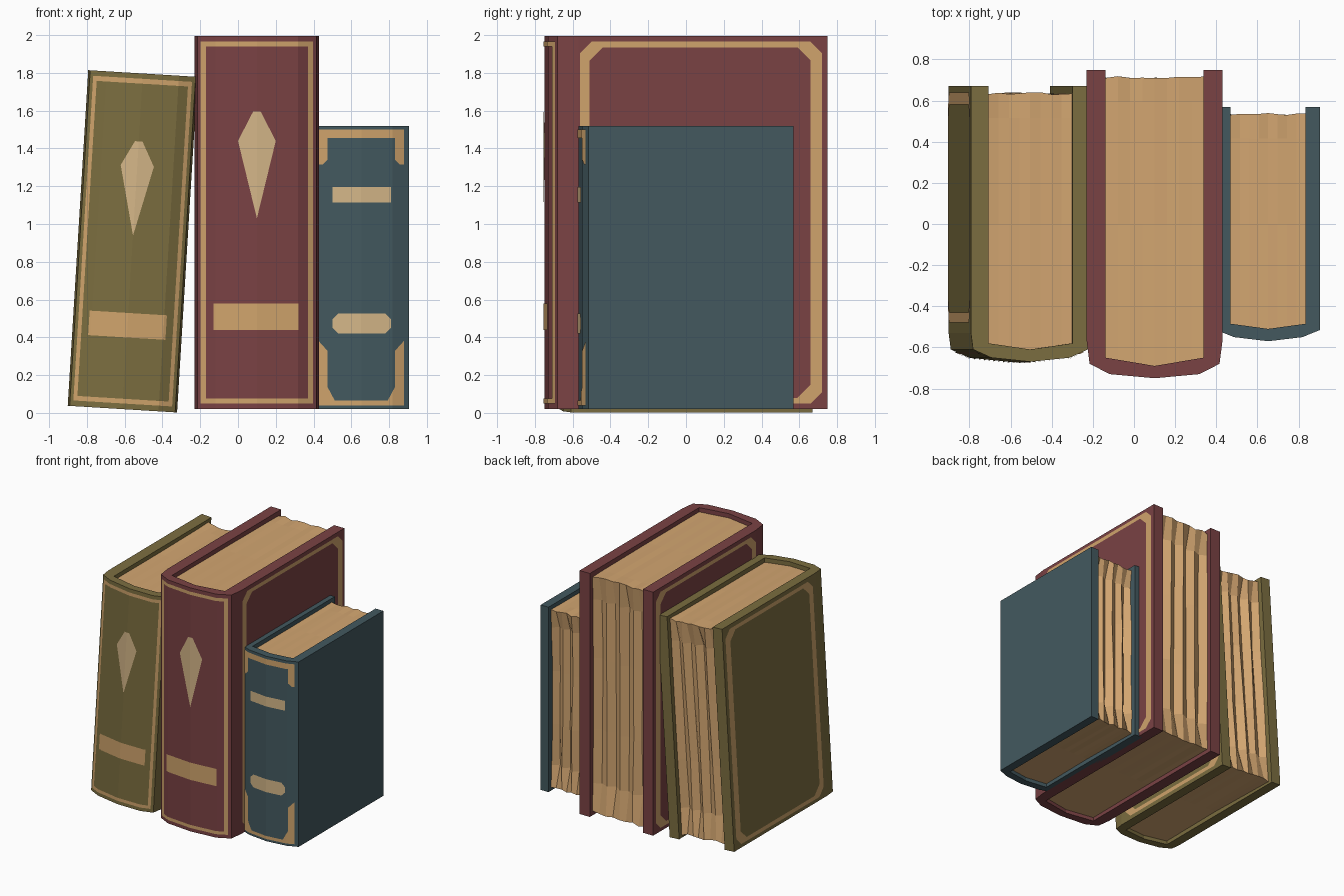
import bpy, bmesh, math, random
from mathutils import Matrix, Vector

if "Cube" in bpy.data.objects:
    bpy.data.objects.remove(bpy.data.objects["Cube"])

random.seed(4)


def material(name, rgb):
    m = bpy.data.materials.new(name)
    lin = [((c / 255 + 0.055) / 1.055) ** 2.4 for c in rgb]
    m.diffuse_color = (*lin, 1)
    m.use_nodes = True
    m.node_tree.nodes["Principled BSDF"].inputs["Base Color"].default_value = m.diffuse_color
    return m


RED = material("dark red cloth", (122, 66, 68))
OLIVE = material("olive cloth", (124, 110, 64))
BLUE = material("slate blue cloth", (67, 89, 95))
GOLD = material("gold trim", (208, 164, 108))
PALE = material("pale gold", (212, 182, 136))
PAPER = material("aged paper", (211, 166, 113))


def finish(bm, name, mat, matrix):
    me = bpy.data.meshes.new(name)
    bm.to_mesh(me)
    bm.free()
    me.materials.append(mat)
    ob = bpy.data.objects.new(name, me)
    ob.matrix_world = matrix
    bpy.context.collection.objects.link(ob)


def interp(profile, x):
    for (xa, ya), (xb, yb) in zip(profile, profile[1:]):
        if x <= xb:
            return ya + (yb - ya) * (max(x, xa) - xa) / (xb - xa)
    return profile[-1][1]


def mirrored(half):
    """Half profile from centre outwards -> full profile left to right."""
    return [(-x, y) for x, y in reversed(half[1:])] + half


def rect(x0, z0, x1, z1):
    return [(x0, z0), (x1, z0), (x1, z1), (x0, z1)]


def octagon(u0, v0, u1, v1, c):
    return [(u0 + c, v0), (u1 - c, v0), (u1, v0 + c), (u1, v1 - c),
            (u1 - c, v1), (u0 + c, v1), (u0, v1 - c), (u0, v0 + c)]


def ring(outer, inner):
    n = len(outer)
    return [[outer[i], outer[(i + 1) % n], inner[(i + 1) % n], inner[i]] for i in range(n)]


class Book:
    def __init__(self, name, mat, w, d, h, t, s, hinge, loc, tilt=0):
        self.name, self.w, self.d, self.h = name, w, d, h
        self.matrix = Matrix.Translation(loc) @ Matrix.Rotation(math.radians(tilt), 4, 'Y')
        hw, f, b = w / 2, -d / 2, d / 2
        # rounded spine, outside and inside
        self.spine = mirrored([(0, f), (hw * 0.66, f + 0.02), (hw - hinge * 0.13, f + s)])
        inner = mirrored([(0, f + 0.06), (hw - t, f + s + 0.03)])
        shoulder = f + s + hinge
        outline = ([(-hw, b), (-hw, shoulder)] if hinge else [(-hw, b)]) + self.spine
        outline += ([(hw, shoulder), (hw, b)] if hinge else [(hw, b)])
        outline += [(hw - t, b)] + inner[::-1] + [(-hw + t, b)]
        bm = bmesh.new()
        face = bm.faces.new([bm.verts.new((x, y, 0)) for x, y in outline])
        top = bmesh.ops.extrude_face_region(bm, geom=[face])
        for v in top["geom"]:
            if isinstance(v, bmesh.types.BMVert):
                v.co.z = h
        bmesh.ops.recalc_face_normals(bm, faces=bm.faces)
        finish(bm, name + "_cover", mat, self.matrix)
        self.pages(hw - t, inner, b - 0.035)

    def pages(self, half, inner, back):
        # page block: creased sheet over bottom, fore edge and top
        bm = bmesh.new()
        cols, lo, hi = 8, 0.03, self.h - 0.035
        strips = []
        for i in range(cols + 1):
            x = -half + 2 * half * i / cols
            fy = interp(inner, x)
            groove = 0.0 if i in (0, cols) else (0.035 if i % 2 else 0.0)
            lift = random.uniform(-0.008, 0.01)
            by = back + random.uniform(-0.006, 0.006)
            pts = [(fy, lo), (0, lo + 0.005), (by, lo - lift)]
            for k in (0.12, 0.35, 0.65, 0.9):
                pts.append((back - groove - random.uniform(0, 0.02), lo + (hi - lo) * k))
            pts += [(by, hi + lift), (back - 0.12, hi + lift * 0.5), (0, hi - 0.003 * (i % 2)), (fy, hi)]
            strips.append([bm.verts.new((x, y, z)) for y, z in pts])
        for a, b in zip(strips, strips[1:]):
            for j in range(len(a) - 1):
                bm.faces.new((a[j], b[j], b[j + 1], a[j + 1]))
        # sides and front close the block
        bm.faces.new(strips[0])
        bm.faces.new(strips[-1])
        for a, b in zip(strips, strips[1:]):
            bm.faces.new((a[0], a[-1], b[-1], b[0]))
        bmesh.ops.recalc_face_normals(bm, faces=bm.faces)
        finish(bm, self.name + "_pages", PAPER, self.matrix)

    def spine_plate(self, part, polys, mat):
        # flat shapes cut at the spine creases and laid on the spine
        bm = bmesh.new()
        for p in polys:
            bm.faces.new([bm.verts.new((x, 0, z)) for x, z in p])
        for x, _ in self.spine:
            bmesh.ops.bisect_plane(bm, geom=bm.verts[:] + bm.edges[:] + bm.faces[:],
                                   plane_co=(x, 0, 0), plane_no=(1, 0, 0))
        for v in bm.verts:
            v.co.y = interp(self.spine, v.co.x) - 0.005
        self.orient(bm, Vector((0, -1, 0)))
        finish(bm, self.name + "_" + part, mat, self.matrix)

    def side_frames(self):
        f, b, h = -self.d / 2, self.d / 2, self.h
        polys = ring(octagon(f + 0.19, 0.03, b - 0.03, h - 0.03, 0.06),
                     octagon(f + 0.24, 0.06, b - 0.09, h - 0.06, 0.07))
        for side, label in ((-1, "left"), (1, "right")):
            bm = bmesh.new()
            for p in polys:
                bm.faces.new([bm.verts.new((side * (self.w / 2 + 0.004), y, z)) for y, z in p])
            self.orient(bm, Vector((side, 0, 0)))
            finish(bm, f"{self.name}_{label}_frame", GOLD, self.matrix)

    @staticmethod
    def orient(bm, direction):
        bm.normal_update()
        bad = [f for f in bm.faces if f.normal.dot(direction) < 0]
        bmesh.ops.reverse_faces(bm, faces=bad)


# the three books
red = Book("red_book", RED, 0.66, 1.5, 1.975, 0.092, 0.07, 0.11, (0.10, 0, 0.02))
olive = Book("olive_book", OLIVE, 0.58, 1.34, 1.78, 0.085, 0.06, 0.08, (-0.612, 0, 0.02), 3.5)
blue = Book("blue_book", BLUE, 0.505, 1.14, 1.5, 0.07, 0.055, 0, (0.6525, 0, 0.02))

# gold frames on the spines and boards of the two larger books
for book, xo, width in ((red, 0.298, 0.028), (olive, 0.262, 0.02)):
    zt = book.h - 0.028
    book.spine_plate("spine_frame", ring(rect(-xo, 0.03, xo, zt),
                     rect(-xo + width, 0.055, xo - width, zt - 0.026)), GOLD)
    book.side_frames()

# spine labels and diamonds
red.spine_plate("spine_label", [rect(-0.23, 0.42, 0.22, 0.56)], GOLD)
red.spine_plate("spine_diamond", [[(0, 1.01), (0.1, 1.42), (0.02, 1.575), (-0.02, 1.575), (-0.1, 1.42)]], PALE)
olive.spine_plate("spine_label", [rect(-0.205, 0.38, 0.205, 0.51)], GOLD)
olive.spine_plate("spine_diamond", [[(0, 0.92), (0.088, 1.29), (0.02, 1.42), (-0.02, 1.42), (-0.088, 1.29)]], PALE)
blue.spine_plate("upper_label", [rect(-0.152, 1.095, 0.158, 1.175)], PALE)
blue.spine_plate("lower_label", [octagon(-0.152, 0.4, 0.158, 0.505, 0.03)], PALE)

# corner trims on the blue spine
trim = [rect(-0.225, 1.435, 0.225, 1.48), rect(-0.225, 0.02, 0.225, 0.045)]
for s in (-1, 1):
    trim.append([(s * 0.225, 1.435), (s * 0.18, 1.435), (s * 0.18, 1.32), (s * 0.205, 1.295), (s * 0.225, 1.295)])
    trim.append([(s * 0.225, 0.045), (s * 0.225, 0.36), (s * 0.18, 0.31), (s * 0.18, 0.045)])
    trim.append([(s * 0.18, 0.045), (s * 0.18, 0.12), (s * 0.14, 0.045)])
blue.spine_plate("corner_trim", trim, GOLD)
